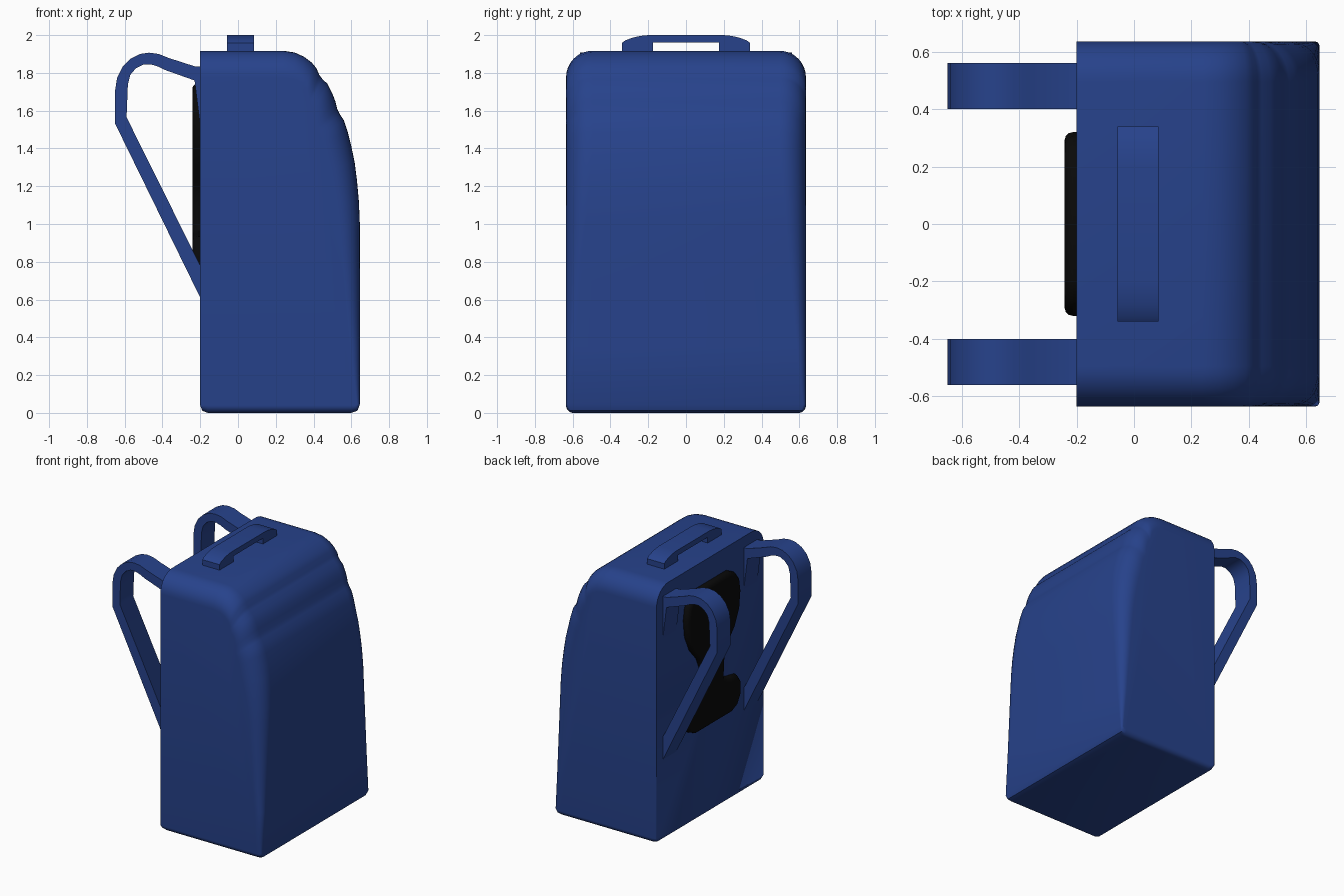
import bpy, bmesh, math
from mathutils import Vector

if "Cube" in bpy.data.objects:
    bpy.data.objects.remove(bpy.data.objects["Cube"])


def material(name, rgb):
    m = bpy.data.materials.new(name)
    m.diffuse_color = (*rgb, 1)
    m.use_nodes = True
    m.node_tree.nodes["Principled BSDF"].inputs["Base Color"].default_value = m.diffuse_color
    return m


BLUE = material("blue_fabric", (0.02, 0.055, 0.26))
BLACK = material("black_padding", (0.003, 0.003, 0.003))


def finish(name, bm, mat, angle=40):
    bmesh.ops.remove_doubles(bm, verts=bm.verts, dist=1e-5)
    bmesh.ops.recalc_face_normals(bm, faces=bm.faces)
    me = bpy.data.meshes.new(name)
    bm.to_mesh(me)
    bm.free()
    ob = bpy.data.objects.new(name, me)
    bpy.context.collection.objects.link(ob)
    me.materials.append(mat)
    bpy.ops.object.select_all(action='DESELECT')
    ob.select_set(True)
    bpy.context.view_layer.objects.active = ob
    bpy.ops.object.shade_smooth_by_angle(angle=math.radians(angle))
    return ob


def extrude(name, pts, place, lo, hi, mat):
    """Prism from a 2D outline; place(a, b, d) maps it into space."""
    bm = bmesh.new()
    face = bm.faces.new([bm.verts.new(place(a, b, lo)) for a, b in pts])
    shift = Vector(place(0, 0, hi)) - Vector(place(0, 0, lo))
    res = bmesh.ops.extrude_face_region(bm, geom=[face], use_keep_orig=True)
    bmesh.ops.translate(bm, vec=shift, verts=[v for v in res["geom"] if isinstance(v, bmesh.types.BMVert)])
    return finish(name, bm, mat)


# Bag body: side profile (x, z, outward angle, edge radius), swept across the width
W, BACK = 0.635, -0.2
profile = [(BACK, 0.04, -90, 0.0), (-0.19, 0.012, -90, 0.03), (-0.16, 0, -90, 0.04),
           (0.60, 0, -90, 0.04), (0.633, 0.012, -60, 0.03), (0.645, 0.045, 0, 0.015)]
front = [(0.645, 0.35), (0.645, 0.7), (0.645, 1.0), (0.64, 1.12), (0.63, 1.23), (0.617, 1.33),
         (0.60, 1.41), (0.58, 1.49), (0.56, 1.55), (0.54, 1.58), (0.525, 1.61), (0.515, 1.65),
         (0.50, 1.69), (0.475, 1.74), (0.445, 1.77), (0.43, 1.79), (0.415, 1.825), (0.39, 1.855),
         (0.35, 1.885), (0.30, 1.908), (0.24, 1.917), (BACK, 1.917)]
for x, z in front:
    t = max(0, (z - 0.9) / 1.017)
    profile.append((x, z, 90 * t ** 2, 0.015 + 0.125 * min(1, z / 1.4)))

N = 8
bm = bmesh.new()
rows = []
for x, z, ang, r in profile:
    nx, nz = math.cos(math.radians(ang)), math.sin(math.radians(ang))
    half = []
    for i in range(N + 1):
        a = math.pi / 2 * i / N
        d = r * (1 - math.sin(a))
        half.append((x - nx * d, W - r + r * math.cos(a), z - nz * d))
    pts = half + [(px, -py, pz) for px, py, pz in reversed(half)]
    rows.append([bm.verts.new(p) for p in pts])
for lower, upper in zip(rows, rows[1:]):
    for i in range(2 * N + 1):
        bm.faces.new((lower[i], lower[i + 1], upper[i + 1], upper[i]))
bm.faces.new([r[0] for r in rows])
bm.faces.new([r[-1] for r in rows])
bm.faces.new(rows[-1] + rows[0][::-1])
finish("bag_body", bm, BLUE)

# Carrying handle on top
half = [(0.175, 1.96), (0.175, 1.91), (0.34, 1.91), (0.34, 1.958), (0.32, 1.973),
        (0.28, 1.987), (0.24, 1.996), (0.20, 2.0)]
handle = half + [(-y, z) for y, z in reversed(half)]
extrude("top_handle", handle, lambda a, b, d: (d, a, b), -0.058, 0.085, BLUE)

# Shoulder straps
strap = [(-0.19, 1.835), (-0.23, 1.835), (-0.37, 1.88), (-0.42, 1.90), (-0.47, 1.907),
         (-0.52, 1.90), (-0.57, 1.875), (-0.61, 1.835), (-0.64, 1.775), (-0.65, 1.71),
         (-0.65, 1.53), (-0.19, 0.59), (-0.19, 0.76), (-0.59, 1.565), (-0.583, 1.74),
         (-0.57, 1.79), (-0.54, 1.825), (-0.50, 1.845), (-0.46, 1.845), (-0.42, 1.832),
         (-0.385, 1.815), (-0.23, 1.76), (-0.20, 1.52), (-0.19, 1.52)]
for side, lo in (("left", -0.56), ("right", 0.40)):
    extrude(side + "_shoulder_strap", strap, lambda a, b, d: (a, d, b), lo, lo + 0.16, BLUE)

# Waisted back pad with softened rim
half = [(0.19, 1.745), (0.26, 1.71), (0.305, 1.65), (0.32, 1.56), (0.305, 1.43), (0.25, 1.31),
        (0.17, 1.22), (0.13, 1.13), (0.12, 0.97), (0.20, 0.95), (0.28, 0.935), (0.32, 0.88),
        (0.32, 0.78), (0.28, 0.71), (0.21, 0.68)]
pad = half + [(-y, z) for y, z in reversed(half)]
ob = extrude("back_pad", pad, lambda a, b, d: (d, a, b), -0.16, -0.242, BLACK)
bev = ob.modifiers.new("soft_rim", 'BEVEL')
bev.width = 0.03
bev.segments = 3
bev.limit_method = 'ANGLE'
bev.angle_limit = math.radians(60)
